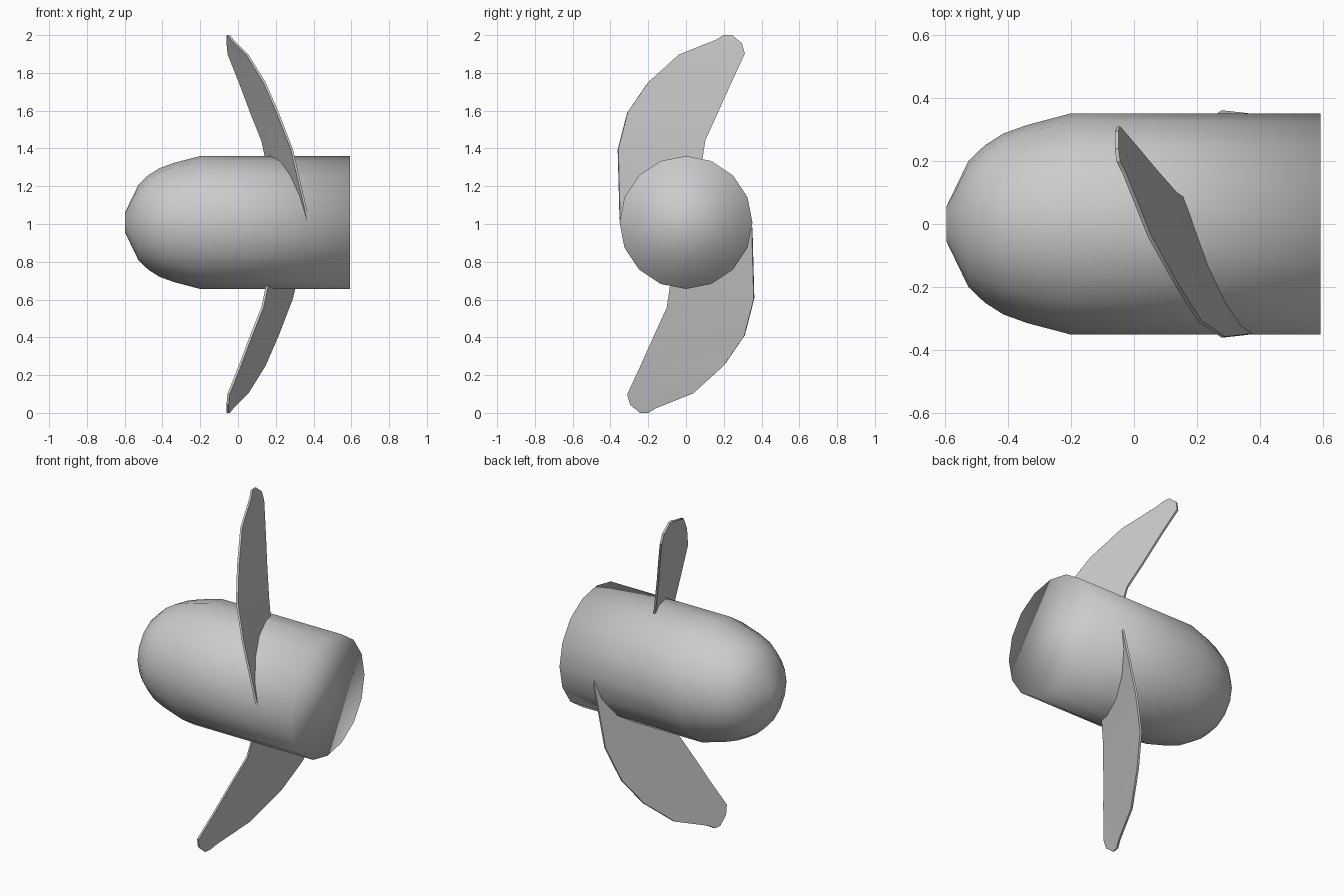
import bpy
import math
from mathutils import Matrix, Vector

cube = bpy.data.objects.get("Cube")
if cube:
    bpy.data.objects.remove(cube, do_unlink=True)

grey = bpy.data.materials.new("light_grey")
grey.use_nodes = True
colour = (0.6, 0.6, 0.6, 1)
grey.diffuse_color = colour
grey.node_tree.nodes["Principled BSDF"].inputs["Base Color"].default_value = colour


def make_object(name, verts, faces):
    mesh = bpy.data.meshes.new(name)
    mesh.from_pydata(verts, [], faces)
    mesh.materials.append(grey)
    obj = bpy.data.objects.new(name, mesh)
    bpy.context.collection.objects.link(obj)
    return obj


# Hub: rounded nose and straight body, lathed around the x axis
SIDES = 16
HUB_Z = 1.008
profile = [(-0.597, 0.055), (-0.527, 0.2), (-0.475, 0.25), (-0.415, 0.288),
           (-0.34, 0.315), (-0.2, 0.352), (0.593, 0.352)]
verts = []
for x, radius in profile:
    for i in range(SIDES):
        a = math.tau * i / SIDES
        verts.append((x, radius * math.cos(a), HUB_Z + radius * math.sin(a)))
faces = []
for ring in range(len(profile) - 1):
    start = ring * SIDES
    for i in range(SIDES):
        j = (i + 1) % SIDES
        faces.append((start + i, start + SIDES + i, start + SIDES + j, start + j))
last = (len(profile) - 1) * SIDES
faces.append(tuple(range(SIDES)))
faces.append(tuple(reversed(range(last, last + SIDES))))
hub = make_object("hub", verts, faces)
hub.data.flip_normals()
hub.data.shade_smooth()

# Blade: swept strip between a curved leading edge and a straight trailing edge
leading = [(0.372, -0.35, 1.02), (0.285, -0.36, 1.395), (0.21, -0.31, 1.59),
           (0.14, -0.2, 1.75), (0.05, -0.04, 1.895), (-0.03, 0.16, 1.975),
           (-0.05, 0.2, 2.0)]
trailing = [(0.2, 0.05, 1.1), (0.13, 0.1, 1.44), (0.07, 0.168, 1.59),
            (0.01, 0.24, 1.75), (-0.05, 0.31, 1.9), (-0.055, 0.295, 1.955),
            (-0.055, 0.24, 2.0)]
count = len(leading)
strip = [(i, i + 1, count + i + 1, count + i) for i in range(count - 1)]
half_turn = Matrix.Rotation(math.pi, 4, "X")
centre = Matrix.Translation((0, 0, 1))
turns = {"upper_blade": Matrix.Identity(4),
         "lower_blade": centre @ half_turn @ centre.inverted()}

for name, turn in turns.items():
    blade = make_object(name, [turn @ Vector(p) for p in leading + trailing], strip)
    solid = blade.modifiers.new("thickness", "SOLIDIFY")
    solid.thickness = 0.012
    solid.offset = 0
    bpy.ops.object.select_all(action="DESELECT")
    blade.select_set(True)
    bpy.context.view_layer.objects.active = blade
    bpy.ops.object.modifier_apply(modifier=solid.name)
    bpy.ops.object.shade_smooth_by_angle(angle=math.radians(30))
